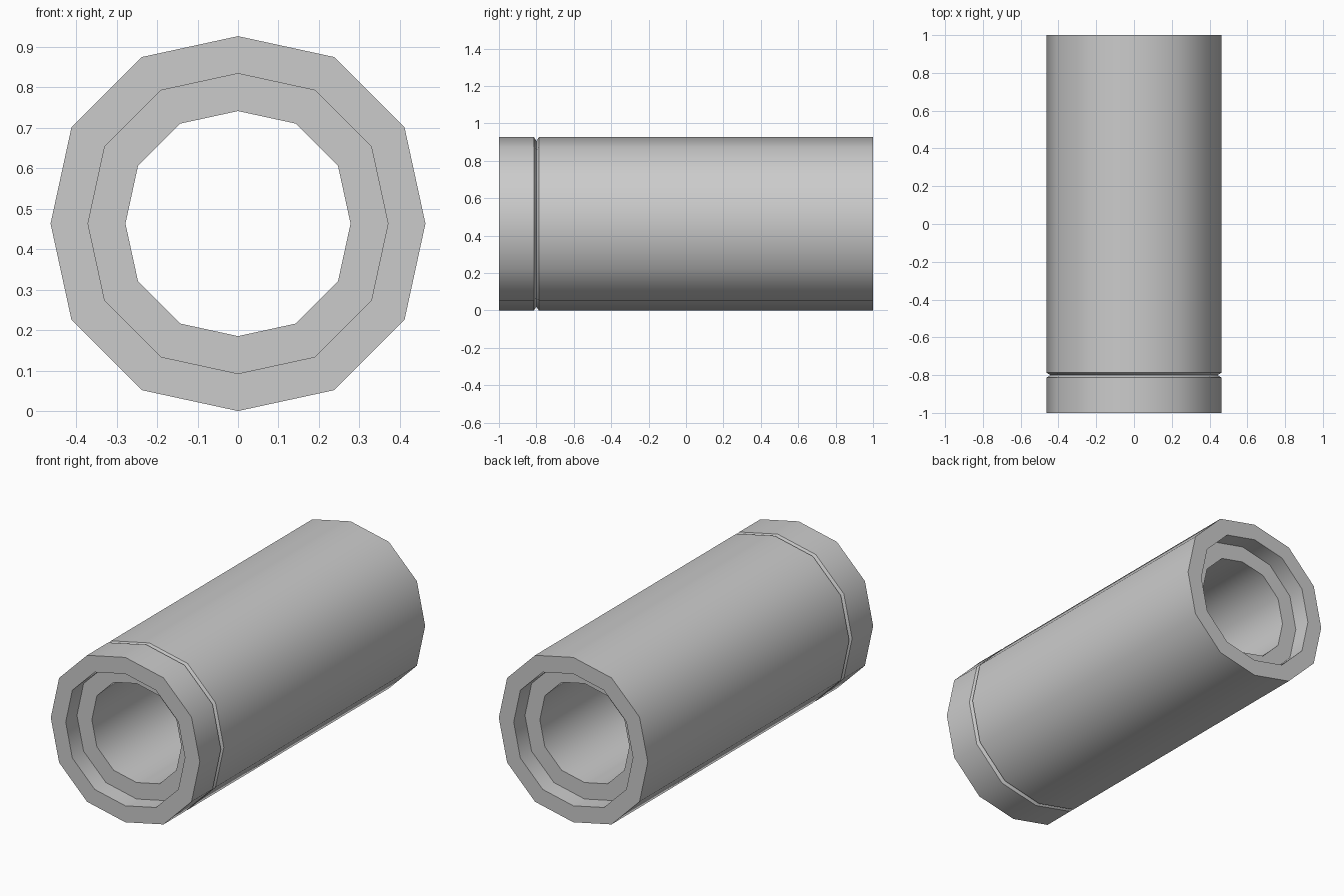
import bpy, bmesh, math

if "Cube" in bpy.data.objects:
    bpy.data.objects.remove(bpy.data.objects["Cube"])

SIDES = 12
R = 0.463          # radius at the four axis-aligned corners
BULGE = 1.026      # the other corners sit slightly further out
BORE, RECESS = 0.278, 0.3705

# closed lengthwise profile: (radius, y)
profile = [
    (R, -1.0), (R, -0.813), (R - 0.02, -0.80), (R, -0.787), (R, 1.0),  # outside with groove
    (RECESS, 1.0), (RECESS, 0.9),                                     # back recess
    (BORE, 0.9), (BORE, -0.9),                                        # through bore
    (RECESS, -0.9), (RECESS, -1.0),                                   # front recess
]

# sweep the profile around the y axis
bm = bmesh.new()
rings = []
for i in range(SIDES):
    a = 2 * math.pi * i / SIDES
    k = 1.0 if i % 3 == 0 else BULGE
    rings.append([bm.verts.new((k * r * math.cos(a), y, R + k * r * math.sin(a)))
                  for r, y in profile])
n = len(profile)
for i in range(SIDES):
    a, b = rings[i], rings[(i + 1) % SIDES]
    for j in range(n):
        bm.faces.new((a[j], a[(j + 1) % n], b[(j + 1) % n], b[j]))
bmesh.ops.recalc_face_normals(bm, faces=bm.faces)

mesh = bpy.data.meshes.new("grooved_tube")
bm.to_mesh(mesh)
bm.free()
tube = bpy.data.objects.new("grooved_tube", mesh)
bpy.context.collection.objects.link(tube)

# smooth around the tube, crisp at rims and groove
bpy.context.view_layer.objects.active = tube
tube.select_set(True)
bpy.ops.object.shade_smooth_by_angle(angle=math.radians(40))
